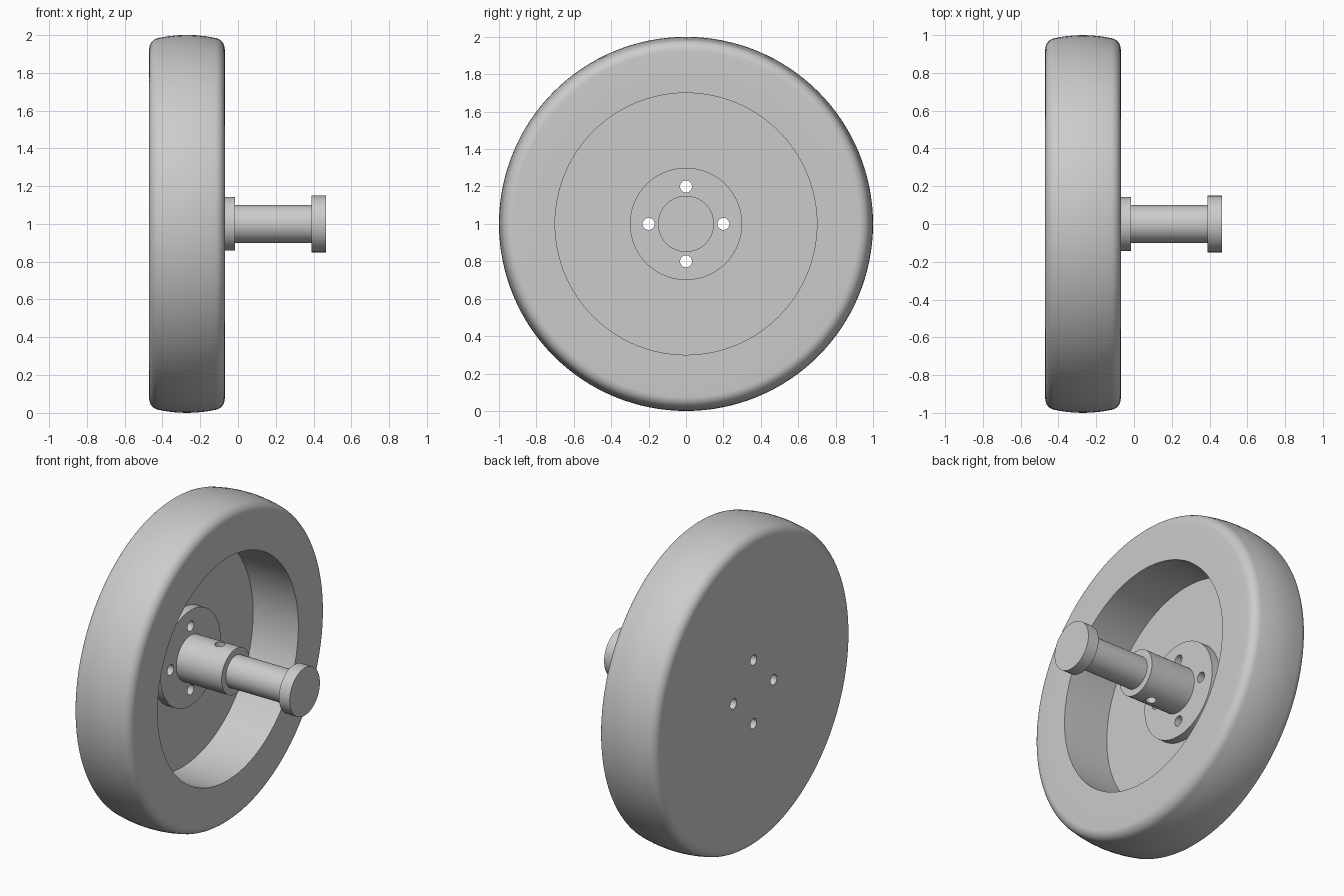
import bpy, bmesh, math
from mathutils import Matrix, Vector

if "Cube" in bpy.data.objects:
    bpy.data.objects.remove(bpy.data.objects["Cube"])

grey = bpy.data.materials.new("plain_grey")
grey.use_nodes = True
colour = (0.6, 0.6, 0.6, 1)
grey.diffuse_color = colour
grey.node_tree.nodes["Principled BSDF"].inputs["Base Color"].default_value = colour

AXLE = Vector((0, 0, 1))


def add_object(name, bm):
    mesh = bpy.data.meshes.new(name)
    bmesh.ops.recalc_face_normals(bm, faces=bm.faces)
    bm.to_mesh(mesh)
    bm.free()
    mesh.materials.append(grey)
    ob = bpy.data.objects.new(name, mesh)
    bpy.context.collection.objects.link(ob)
    return ob


def lathe(name, profile, steps=96):
    """Spin a closed (x, radius) outline around the axle."""
    bm = bmesh.new()
    verts = [bm.verts.new((x, 0, 1 + r)) for x, r in profile]
    edges = [bm.edges.new((a, b)) for a, b in zip(verts, verts[1:] + verts[:1])]
    bmesh.ops.spin(bm, geom=verts + edges, cent=AXLE, axis=(1, 0, 0),
                   angle=math.tau, steps=steps, use_duplicate=False)
    bmesh.ops.remove_doubles(bm, verts=bm.verts, dist=1e-5)
    bmesh.ops.dissolve_degenerate(bm, edges=bm.edges, dist=1e-5)
    return add_object(name, bm)


def disc(name, x0, x1, radius, inner=0, steps=64):
    return lathe(name, [(x0, inner), (x0, radius), (x1, radius), (x1, inner)], steps)


def drill(ob, rods):
    """Cut round holes; each rod is (centre, axis, radius, length)."""
    bm = bmesh.new()
    for centre, axis, radius, length in rods:
        turn = Vector((0, 0, 1)).rotation_difference(Vector(axis)).to_matrix().to_4x4()
        bmesh.ops.create_cone(bm, cap_ends=True, segments=32, radius1=radius,
                              radius2=radius, depth=length,
                              matrix=Matrix.Translation(centre) @ turn)
    cutter = add_object("hole_cutter", bm)
    cutter.hide_render = True
    mod = ob.modifiers.new("holes", "BOOLEAN")
    mod.operation, mod.solver, mod.object = "DIFFERENCE", "EXACT", cutter
    bpy.context.view_layer.objects.active = ob
    bpy.ops.object.modifier_apply(modifier=mod.name)
    bpy.data.objects.remove(cutter)


LEFT, RIGHT, MID = -0.47, -0.07, -0.27
FLOOR, FLANGE, BOSS_END = -0.385, -0.33, -0.015

# Tyre: crowned tread with rounded shoulders
half, fillet, shoulder = 0.2, 0.06, 0.985
side = []
for i in range(9):
    a = math.radians(84) * i / 8
    side.append((half - fillet + fillet * math.cos(a),
                 shoulder - fillet + fillet * math.sin(a)))
crown = [(x, 1 - (1 - side[-1][1]) * (x / side[-1][0]) ** 2) for x in (0.1, 0.05, 0)]
right_half = [(half, 0.8)] + side + crown
outline = right_half + [(-x, r) for x, r in reversed(right_half[:-1])]
tyre = lathe("tyre", [(MID + x, r) for x, r in outline], 128)

# Rim: deep dish with a closed back wall
rim = lathe("rim", [(LEFT, 0), (LEFT, 0.8), (RIGHT, 0.8), (RIGHT, 0.7),
                    (FLOOR, 0.7), (FLOOR, 0)], 128)

# Hub: flange and bored boss
hub = lathe("hub", [(FLOOR, 0.1), (FLOOR, 0.3), (FLANGE, 0.3), (FLANGE, 0.142),
                    (BOSS_END, 0.142), (BOSS_END, 0.1)])

# Axle shaft with end cap
shaft = disc("axle_shaft", FLOOR, 0.39, 0.1)
cap = disc("axle_cap", 0.39, 0.465, 0.15)

# Four bolt holes through flange and back wall, set screw hole through the boss
bolts = []
for i in range(4):
    a = i * math.pi / 2
    bolts.append(((-0.4, 0.2 * math.cos(a), 1 + 0.2 * math.sin(a)), (1, 0, 0), 0.032, 0.4))
drill(rim, bolts)
drill(hub, bolts + [((-0.125, 0, 1), (0, 0, 1), 0.03, 0.5)])

for ob in (tyre, rim, hub, shaft, cap):
    bpy.ops.object.select_all(action="DESELECT")
    ob.select_set(True)
    bpy.context.view_layer.objects.active = ob
    bpy.ops.object.shade_smooth_by_angle(angle=math.radians(35))
